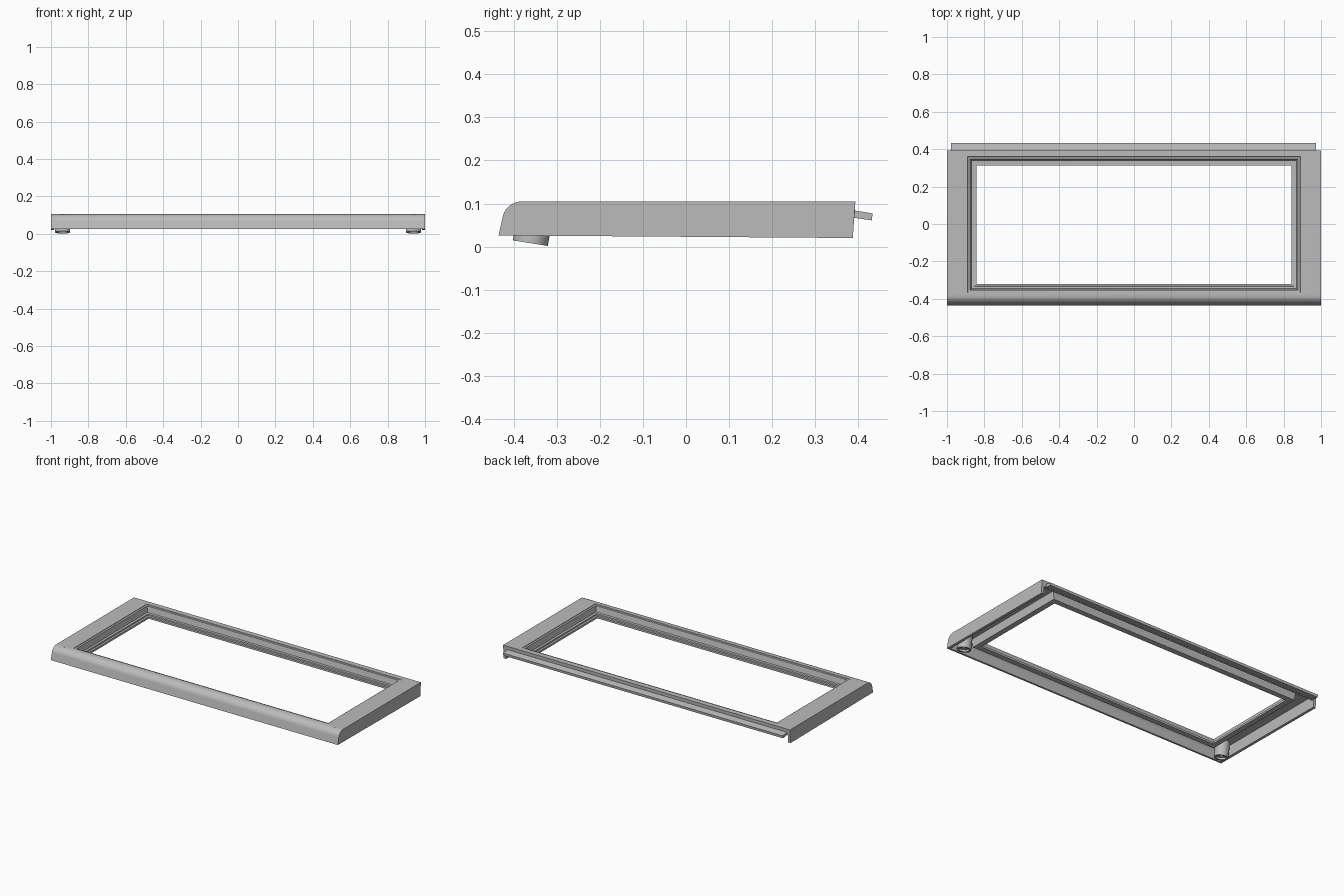
import bpy, bmesh, math
from mathutils import Matrix, Vector

if "Cube" in bpy.data.objects:
    bpy.data.objects.remove(bpy.data.objects["Cube"])

grey = bpy.data.materials.new("plastic_grey")
grey.diffuse_color = (0.5, 0.5, 0.5, 1)
grey.use_nodes = True
grey.node_tree.nodes["Principled BSDF"].inputs["Base Color"].default_value = grey.diffuse_color


def finish(name, bm):
    bmesh.ops.recalc_face_normals(bm, faces=bm.faces)
    me = bpy.data.meshes.new(name)
    bm.to_mesh(me)
    bm.free()
    me.materials.append(grey)
    ob = bpy.data.objects.new(name, me)
    bpy.context.collection.objects.link(ob)
    bpy.ops.object.select_all(action='DESELECT')
    ob.select_set(True)
    bpy.context.view_layer.objects.active = ob
    bpy.ops.object.shade_smooth_by_angle(angle=math.radians(30))
    return ob


def loft(name, rings, closed=False):
    """Join equal point loops; cap the ends unless the loft is closed."""
    bm = bmesh.new()
    vs = [[bm.verts.new(p) for p in r] for r in rings]
    n = len(vs[0])
    for i in range(len(vs) if closed else len(vs) - 1):
        a, b = vs[i], vs[(i + 1) % len(vs)]
        for j in range(n):
            k = (j + 1) % n
            bm.faces.new((a[j], a[k], b[k], b[j]))
    if not closed:
        bm.faces.new(vs[0])
        bm.faces.new(vs[-1])
    return finish(name, bm)


def extrude_x(name, yz, x0, x1):
    return loft(name, [[(x, y, z) for y, z in yz] for x in (x0, x1)])


def nose(inset):
    """Rounded front edge, from the bottom up to the top face."""
    arc = [(-0.38 - (0.046 - inset) * math.cos(t), 0.062 + (0.043 - inset) * math.sin(t))
           for t in [math.radians(8 + 82 * i / 10) for i in range(11)]]
    return [(-0.435 + inset, 0.026)] + arc


TOP, UNDER = 0.105, 0.093

# hollow front rail with the rounded nose
extrude_x("front_rail", nose(0) + [(-0.366, TOP), (-0.366, UNDER)] + nose(0.012)[::-1], -0.985, 0.985)

# rear rail: top strip with a short drop wall
extrude_x("rear_rail", [(0.362, TOP), (0.393, TOP), (0.391, 0.066), (0.378, 0.066),
                        (0.378, UNDER), (0.362, UNDER)], -0.985, 0.985)

# tilted tongue along the back
extrude_x("rear_tongue", [(0.378, 0.086), (0.433, 0.077), (0.431, 0.061), (0.375, 0.069)], -0.978, 0.972)

# end walls and wide end panels
side = nose(0) + [(0.393, TOP), (0.387, 0.02)]
panel = [(-0.37, UNDER), (-0.37, TOP), (0.37, TOP), (0.37, UNDER)]
for s, label in ((-1, "left"), (1, "right")):
    extrude_x(label + "_end_wall", side, s * 0.983, s * 1.0)
    extrude_x(label + "_end_panel", panel, s * 0.892, s * 0.985)

# stepped rim around the opening: (distance outward from the hole, height)
HX, HY, CY = 0.843, 0.317, -0.003
rim = [(0.05, TOP), (0.046, TOP), (0.045, 0.102), (0.034, 0.101), (0.026, 0.066), (0.013, 0.064),
       (0.012, 0.056), (0, 0.055), (0, 0.043), (0.034, 0.043), (0.04, UNDER), (0.05, UNDER)]
loft("opening_rim", [[(sx * (HX + d), CY + sy * (HY + d), z) for d, z in rim]
                     for sx, sy in ((-1, -1), (1, -1), (1, 1), (-1, 1))], closed=True)

# tilted hollow screw posts under the front corners: (radius, height along axis)
post = [(0, 0.092), (0.041, 0.092), (0.041, 0), (0.029, 0), (0.029, 0.012), (0.012, 0.012),
        (0.012, 0.05), (0, 0.05)]
for s, label in ((-1, "left"), (1, "right")):
    bm = bmesh.new()
    vs = [bm.verts.new((r, 0, z)) for r, z in post]
    es = [bm.edges.new((vs[i], vs[i + 1])) for i in range(len(vs) - 1)]
    bmesh.ops.spin(bm, geom=vs + es, cent=(0, 0, 0), axis=(0, 0, 1), angle=2 * math.pi, steps=32)
    bmesh.ops.remove_doubles(bm, verts=bm.verts, dist=1e-5)
    tilt = Matrix.Translation(Vector((s * 0.938, -0.361, 0.008))) @ Matrix.Rotation(math.radians(-9), 4, 'X')
    bm.transform(tilt)
    finish(label + "_screw_post", bm)
